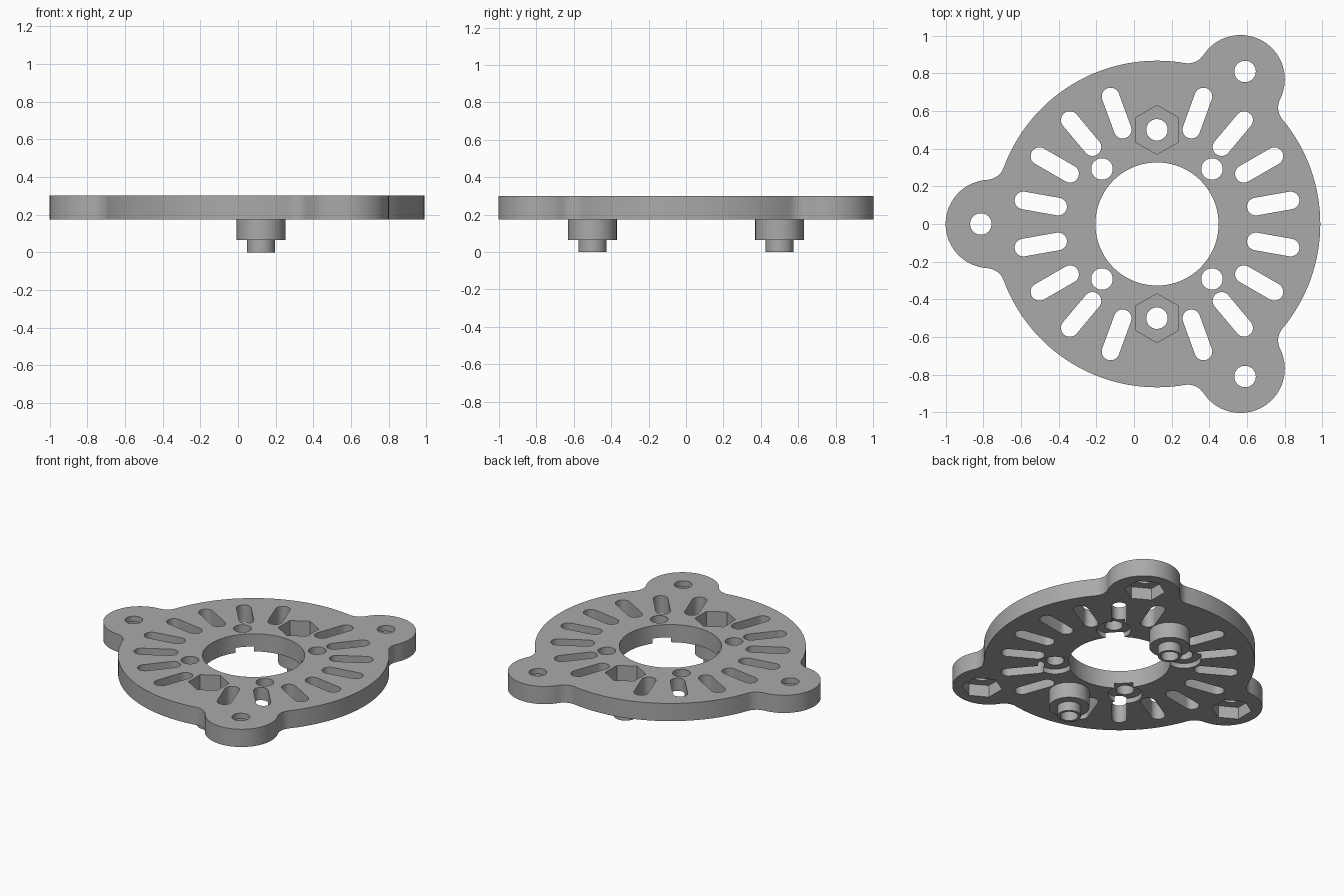
import bpy, bmesh
from math import pi, cos, sin, atan2, acos, radians
from mathutils import Vector

cube = bpy.data.objects.get("Cube")
if cube:
    bpy.data.objects.remove(cube, do_unlink=True)

# Main dimensions
CENTER = Vector((0.122, 0.0))
BOTTOM, TOP = 0.175, 0.30
DISC_R, EAR_R, EAR_DIST, FILLET_R = 0.867, 0.235, 0.887, 0.10
BORE_R, HOLE_R, NUT_R = 0.327, 0.057, 0.13
EAR_ANGLES = [pi / 3, pi, 5 * pi / 3]

grey = bpy.data.materials.new("plain grey")
grey.use_nodes = True
COLOR = (0.40, 0.40, 0.40, 1)
grey.diffuse_color = COLOR
grey.node_tree.nodes["Principled BSDF"].inputs["Base Color"].default_value = COLOR


def polar(r, a):
    return Vector((r * cos(a), r * sin(a)))


def arc(c, r, a0, a1, n):
    return [c + polar(r, a0 + (a1 - a0) * i / n) for i in range(n + 1)]


def circle(c, r, n=40, turn=0.0):
    return arc(c, r, turn, turn + 2 * pi, n)[:-1]


def prism(bm, points, z0, z1):
    """Extrude a counter-clockwise outline between two heights."""
    low = [bm.verts.new((p.x, p.y, z0)) for p in points]
    high = [bm.verts.new((p.x, p.y, z1)) for p in points]
    bm.faces.new(low[::-1])
    bm.faces.new(high)
    for i in range(len(points)):
        j = (i + 1) % len(points)
        bm.faces.new((low[i], low[j], high[j], high[i]))


def make_object(name, bm):
    mesh = bpy.data.meshes.new(name)
    bm.to_mesh(mesh)
    bm.free()
    mesh.materials.append(grey)
    ob = bpy.data.objects.new(name, mesh)
    bpy.context.collection.objects.link(ob)
    return ob


def activate(ob):
    bpy.ops.object.select_all(action='DESELECT')
    ob.select_set(True)
    bpy.context.view_layer.objects.active = ob


def smooth(ob):
    activate(ob)
    bpy.ops.object.shade_smooth_by_angle(angle=radians(30))


def carve(target, bm):
    cutter = make_object("cutter", bm)
    cutter.hide_render = True
    mod = target.modifiers.new("carve", 'BOOLEAN')
    mod.operation, mod.solver, mod.object = 'DIFFERENCE', 'EXACT', cutter
    activate(target)
    bpy.ops.object.modifier_apply(modifier=mod.name)
    bpy.data.objects.remove(cutter, do_unlink=True)


# Outline: disc with three ears blended in by tangent fillets
far, near = DISC_R + FILLET_R, EAR_R + FILLET_R
spread = acos((far ** 2 + EAR_DIST ** 2 - near ** 2) / (2 * far * EAR_DIST))
blend = polar(far, spread)
to_ear = atan2(-blend.y, EAR_DIST - blend.x)
ear_edge = to_ear + pi
outline = []
for a in EAR_ANGLES:
    ear = CENTER + polar(EAR_DIST, a)
    before = CENTER + polar(far, a - spread)
    after = CENTER + polar(far, a + spread)
    outline += arc(before, FILLET_R, a - spread + pi, a - to_ear, 10)
    outline += arc(ear, EAR_R, a - ear_edge, a + ear_edge, 40)[1:]
    outline += arc(after, FILLET_R, a + to_ear, a + spread - pi, 10)[1:]
    outline += arc(CENTER, DISC_R, a + spread, a + 2 * pi / 3 - spread, 40)[1:-1]
bm = bmesh.new()
prism(bm, outline, BOTTOM, TOP)
plate = make_object("mounting_plate", bm)

# Through cuts: bore, bolt holes, radial slots and nut pockets
diagonals = [CENTER + polar(0.413, pi / 4 + i * pi / 2) for i in range(4)]
ear_holes = [CENTER + polar(0.935, a) for a in EAR_ANGLES]
nut_spots = [CENTER + Vector((0, s * 0.5)) for s in (1, -1)]
bm = bmesh.new()
prism(bm, circle(CENTER, BORE_R, 96), 0, 1)
for spot in diagonals + ear_holes:
    prism(bm, circle(spot, HOLE_R), 0, 1)
for spot in nut_spots:
    prism(bm, circle(spot, NUT_R, 6, pi / 6), 0, 1)
for i in range(18):
    a = radians(10 + 20 * i)
    if abs(cos(a)) < 0.01:
        continue
    slot = arc(CENTER + polar(0.72, a), 0.047, a - pi / 2, a + pi / 2, 14)
    slot += arc(CENTER + polar(0.533, a), 0.047, a + pi / 2, a + 3 * pi / 2, 14)
    prism(bm, slot, 0, 1)
carve(plate, bm)

# Underside recesses: round bolt seats and hexagonal ear pockets
bm = bmesh.new()
for spot in diagonals:
    prism(bm, circle(spot, 0.11), 0, BOTTOM + 0.035)
for spot, a in zip(ear_holes, EAR_ANGLES):
    prism(bm, circle(spot, NUT_R, 6, pi / 6), 0, 0.26)
carve(plate, bm)
smooth(plate)

# Stepped hollow bosses under the nut pockets
profile = [(HOLE_R, 0), (0.075, 0), (0.075, 0.065),
           (0.13, 0.065), (0.13, BOTTOM), (HOLE_R, BOTTOM)]
for name, spot in zip(("back_boss", "front_boss"), nut_spots):
    bm = bmesh.new()
    n = 48
    rings = [[bm.verts.new((*(spot + polar(r, 2 * pi * i / n)), z)) for i in range(n)]
             for r, z in profile]
    for k, ring in enumerate(rings):
        upper = rings[(k + 1) % len(rings)]
        for i in range(n):
            j = (i + 1) % n
            bm.faces.new((ring[i], ring[j], upper[j], upper[i]))
    bmesh.ops.recalc_face_normals(bm, faces=bm.faces)
    smooth(make_object(name, bm))
